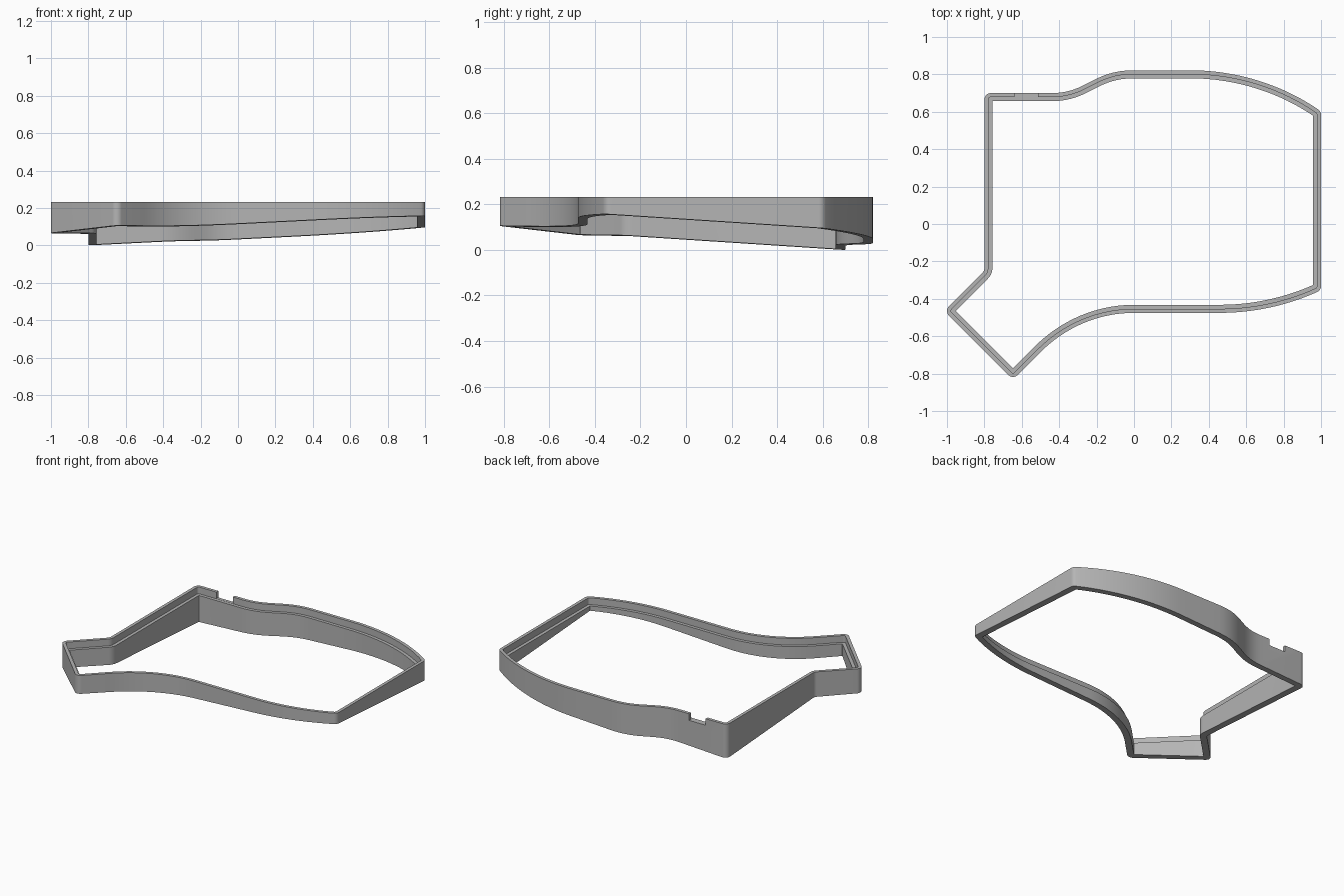
import bpy, bmesh
from mathutils import Vector
from mathutils.geometry import interpolate_bezier

if "Cube" in bpy.data.objects:
    bpy.data.objects.remove(bpy.data.objects["Cube"])

TOP, LEDGE = 0.232, 0.186
WALL, LIP = 0.043, 0.0215


def floor_z(p):
    """Sloping underside of the frame."""
    return max(0.0, 0.085 + 0.05 * p.x - 0.065 * p.y)


def bez(a, b, c, d, n=16):
    pts = interpolate_bezier(*(Vector((*q, 0)) for q in (a, b, c, d)), n + 1)
    return [Vector(p[:2]) for p in pts]


# Outer outline, clockwise from the back left; corners are rounded later
corners = [(-0.80, 0.70), (1.0, 0.602), (1.0, -0.354),
           (-0.647, -0.832), (-1.0145, -0.4645), (-0.80, -0.25)]
corners = [Vector(c) for c in corners]
outline = [corners[0]]
outline += bez((-0.44, 0.70), (-0.25, 0.70), (-0.22, 0.822), (0.0, 0.822))
outline += bez((0.3, 0.822), (0.547, 0.822), (0.796, 0.746), corners[1])
outline += bez(corners[2], (0.83, -0.434), (0.644, -0.475), (0.46, -0.475))
outline += bez((0, -0.475), (-0.188, -0.475), (-0.367, -0.552), (-0.5, -0.685))
outline += corners[3:]
is_corner = [any((p - c).length < 1e-4 for c in corners) for p in outline]


def inset(distance):
    """Outline moved inward, with mitred joints."""
    moved = []
    for i, p in enumerate(outline):
        d1 = (p - outline[i - 1]).normalized()
        d2 = (outline[(i + 1) % len(outline)] - p).normalized()
        n1, n2 = Vector((d1.y, -d1.x)), Vector((d2.y, -d2.x))
        moved.append(p + (n1 + n2) * distance / (1 + n1.dot(n2)))
    return moved


def rounded(distance, steps=8):
    """Inset outline with an arc at every corner."""
    pts, out = inset(distance), []
    for i, p in enumerate(pts):
        if not is_corner[i]:
            out.append(p)
            continue
        u = (pts[i - 1] - p).normalized()
        v = (pts[(i + 1) % len(pts)] - p).normalized()
        convex = u.x * v.y - u.y * v.x > 0
        radius = max(0.035 - distance, 0.003) if convex else 0.035 + distance
        half = u.angle(v) / 2
        w = Vector((half, 0)).x
        w = (u - v).length / 2          # sine of half the corner angle
        reach = radius * (u + v).length / 2 / w
        a, b = p + u * reach, p + v * reach
        for k in range(steps + 1):
            t = k / steps
            wa, wc, wb = (1 - t) ** 2, 2 * t * (1 - t) * w, t * t
            out.append((a * wa + p * wc + b * wb) / (wa + wc + wb))
    return out


# Wall cross-section: outer face, thin lip, ledge, inner face
section = [(0, None), (0, TOP), (LIP, TOP), (LIP, LEDGE), (WALL, LEDGE), (WALL, None)]
bm = bmesh.new()
loops = []
for distance, z in section:
    loops.append([bm.verts.new((p.x, p.y, floor_z(p) if z is None else z))
                  for p in rounded(distance)])
for j, low in enumerate(loops):
    high = loops[(j + 1) % len(loops)]
    for i in range(len(low)):
        k = (i + 1) % len(low)
        bm.faces.new((low[i], low[k], high[k], high[i]))
bmesh.ops.recalc_face_normals(bm, faces=bm.faces)
mesh = bpy.data.meshes.new("case_wall")
bm.to_mesh(mesh)
bm.free()
wall = bpy.data.objects.new("case_wall", mesh)
bpy.context.collection.objects.link(wall)

grey = bpy.data.materials.new("plain_grey")
grey.use_nodes = True
grey.diffuse_color = (0.46, 0.46, 0.46, 1)
grey.node_tree.nodes["Principled BSDF"].inputs["Base Color"].default_value = (0.46, 0.46, 0.46, 1)
mesh.materials.append(grey)

# Connector notch in the back lip
bpy.ops.mesh.primitive_cube_add(size=1, location=(-0.577, 0.70, LEDGE + 0.101))
cutter = bpy.context.object
cutter.name = "notch_cutter"
cutter.scale = (0.125, 0.12, 0.2)
cutter.hide_render = True
cutter.data.materials.append(grey)
bpy.ops.object.select_all(action="DESELECT")
wall.select_set(True)
bpy.context.view_layer.objects.active = wall
cut = wall.modifiers.new("notch", "BOOLEAN")
cut.operation, cut.object, cut.solver = "DIFFERENCE", cutter, "EXACT"
bpy.ops.object.modifier_apply(modifier=cut.name)
bpy.data.objects.remove(cutter)
bpy.ops.object.shade_smooth_by_angle(angle=0.5)
